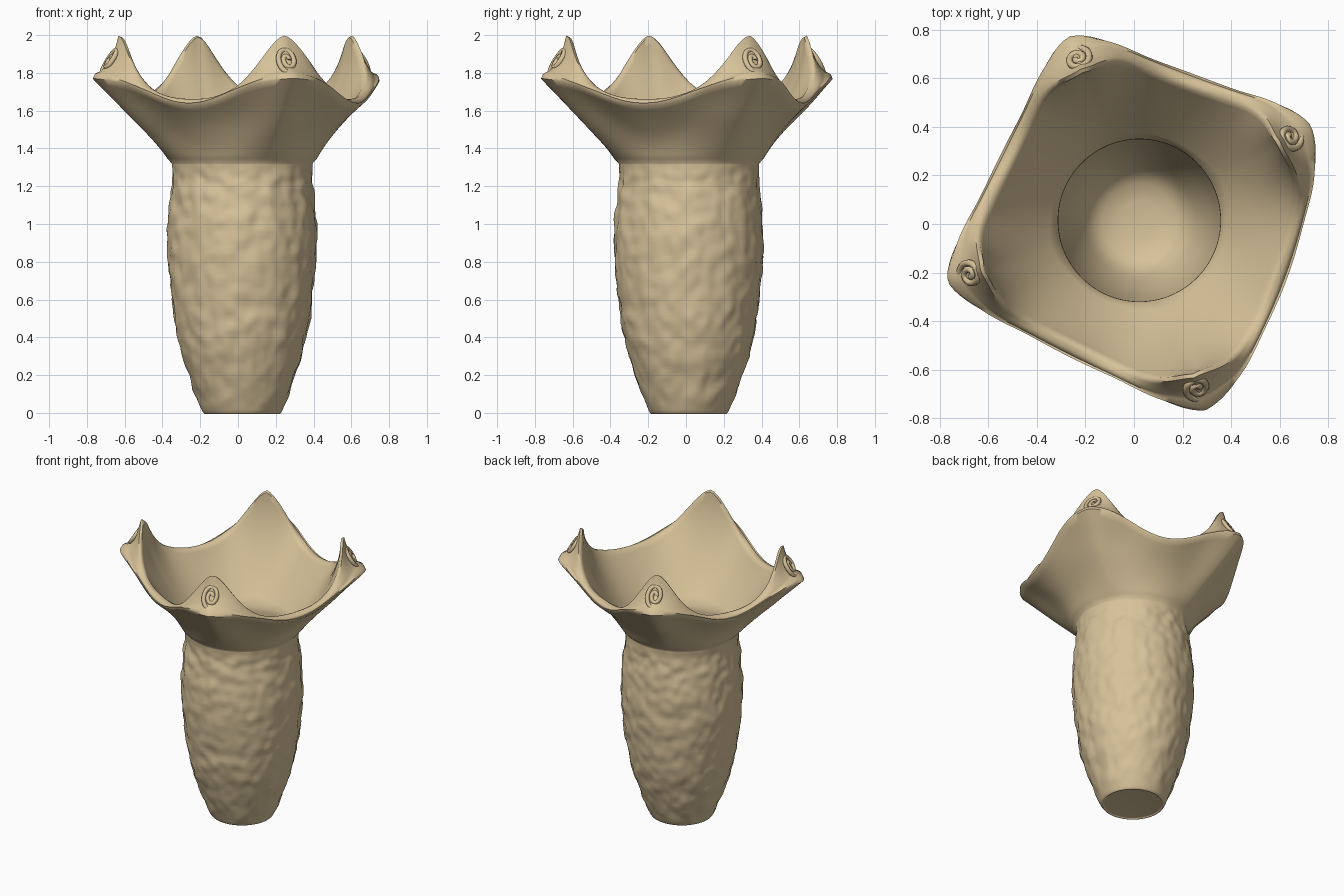
import bpy, bmesh, math
from mathutils import Vector, noise

if "Cube" in bpy.data.objects:
    bpy.data.objects.remove(bpy.data.objects["Cube"])

# Single clay colour
clay = bpy.data.materials.new("tan clay")
clay.use_nodes = True
COLOR = (0.68, 0.54, 0.32, 1)
clay.diffuse_color = COLOR
clay.node_tree.nodes["Principled BSDF"].inputs["Base Color"].default_value = COLOR

SEGMENTS = 180
CORNERS = [math.radians(a) for a in (29.5, 110, 197, 290)]
SIDE_CURVE = [1.06, 1.0, 0.97, 1.06]
BODY_CENTRE = Vector((0.022, 0.015, 0))
RIM_CENTRE = Vector((0.015, 0.003, 0))
OUTER = [(0, 0.185), (0.012, 0.212), (0.2, 0.283), (0.4, 0.342), (0.6, 0.372), (0.8, 0.391),
         (1.0, 0.392), (1.15, 0.378), (1.25, 0.368), (1.32, 0.372)]
INNER = [(1.32, 0.335), (1.2, 0.335), (1.0, 0.35), (0.8, 0.345), (0.6, 0.325),
         (0.4, 0.29), (0.22, 0.23), (0.14, 0.17), (0.11, 0.08)]


def lerp(a, b, t):
    return a + (b - a) * t


def sample(profile, steps):
    """Resample a (z, r) profile with Catmull-Rom interpolation."""
    out = []
    for i in range(steps + 1):
        f = i / steps * (len(profile) - 1)
        k = min(int(f), len(profile) - 2)
        t = f - k
        p = [Vector(profile[max(0, min(len(profile) - 1, k + j))]) for j in (-1, 0, 1, 2)]
        out.append(0.5 * (2 * p[1] + (p[2] - p[0]) * t
                          + (2 * p[0] - 5 * p[1] + 4 * p[2] - p[3]) * t * t
                          + (3 * p[1] - p[0] - 3 * p[2] + p[3]) * t ** 3))
    return out


def rim(theta):
    """Edge radius and height, tip radius and height, petal weight and fold weight."""
    for i in range(4):
        span = (CORNERS[(i + 1) % 4] - CORNERS[i]) % math.tau
        u = ((theta - CORNERS[i]) % math.tau) / span
        if u <= 1:
            break
    phi = min(u, 1 - u) * math.pi / 2
    p = SIDE_CURVE[i]
    r = 0.885 * (math.cos(phi) ** p + math.sin(phi) ** p) ** (-1 / p)
    r = (r ** -20 + 0.83 ** -20) ** (-1 / 20)
    s = phi * 0.67
    peak = math.exp(-(s / 0.19) ** 1.7)
    fold = math.exp(-(s / 0.13) ** 2)
    edge_z = 1.625 + 0.145 * max(0, math.cos(2 * phi)) ** 2.1
    return r, edge_z, r - 0.042 - 0.1 * fold, 1.66 + 0.337 * peak, peak, fold


def column(theta):
    """All surface points at one angle, from the foot over the rim to the inner floor."""
    way = Vector((math.cos(theta), math.sin(theta), 0))
    up = Vector((0, 0, 1))
    pts = []
    # Hammered body
    for z, r in sample(OUTER, 72):
        p = way * r + up * z
        fade = min(1, z / 0.1) * min(1, max(0, (1.34 - z) / 0.1))
        dent = noise.noise(p * 9) * 0.008 + noise.noise(p * 17) * 0.009
        pts.append(BODY_CENTRE + p + way * dent * fade)
    # Flared collar with a small lip at the neck
    er, ez, tr, tz, peak, fold = rim(theta)
    for k in range(13):
        t = k / 12
        r = lerp(0.395, er, t) - 0.03 * math.sin(math.pi * t) * (1 - peak)
        p = way * r + up * lerp(1.345, ez, t)
        wobble = noise.noise(p * 4) * 0.012 * math.sin(math.pi * t)
        pts.append(BODY_CENTRE.lerp(RIM_CENTRE, t) + p + way * wobble)
    # Folded rim, dished at the corners
    normal = Vector((tz - ez, er - tr)).normalized()
    for k in range(1, 10):
        t = k / 9
        off = (0.012 * (1 - fold) - 0.028 * fold) * math.sin(math.pi * t)
        if k == 1:
            off += 0.012
        pts.append(RIM_CENTRE + way * (lerp(er, tr, t) + normal.x * off)
                   + up * (lerp(ez, tz, t) + normal.y * off))
    # Inside of the flare
    top_r, top_z = tr - 0.017, tz - 0.008
    ctrl_r, ctrl_z = lerp(0.5, 0.65, peak), lerp(1.53, 1.69, peak)
    for k in range(14):
        t = k / 14
        r = (1 - t) ** 2 * top_r + 2 * t * (1 - t) * ctrl_r + t * t * 0.335
        z = (1 - t) ** 2 * top_z + 2 * t * (1 - t) * ctrl_z + t * t * 1.32
        pts.append(RIM_CENTRE.lerp(BODY_CENTRE, t) + way * r + up * z)
    # Hollow interior
    for z, r in sample(INNER, 20):
        pts.append(BODY_CENTRE + way * r + up * z)
    return pts


def finish(obj, angle):
    obj.data.materials.append(clay)
    bpy.ops.object.select_all(action="DESELECT")
    obj.select_set(True)
    bpy.context.view_layer.objects.active = obj
    bpy.ops.object.shade_smooth_by_angle(angle=math.radians(angle))


# Vase body
bm = bmesh.new()
cols = [[bm.verts.new(p) for p in column(math.tau * i / SEGMENTS)] for i in range(SEGMENTS)]
for i, a in enumerate(cols):
    b = cols[(i + 1) % SEGMENTS]
    for j in range(len(a) - 1):
        bm.faces.new((a[j], b[j], b[j + 1], a[j + 1]))
bm.faces.new([c[0] for c in reversed(cols)])
bm.faces.new([c[-1] for c in cols])
bmesh.ops.recalc_face_normals(bm, faces=bm.faces)
mesh = bpy.data.meshes.new("vase")
bm.to_mesh(mesh)
bm.free()
vase = bpy.data.objects.new("vase", mesh)
bpy.context.collection.objects.link(vase)
finish(vase, 60)

# Spiral scrolls sunk into the folded corners
for n, theta in enumerate(CORNERS):
    er, ez, tr, tz, peak, fold = rim(theta)
    way = Vector((math.cos(theta), math.sin(theta), 0))
    side = Vector((-way.y, way.x, 0))
    slope = (way * (tr - er) + Vector((0, 0, tz - ez))).normalized()
    normal = slope.cross(side)
    if normal.dot(way) < 0:
        normal = -normal
    centre = RIM_CENTRE + way * (er + tr) / 2 + Vector((0, 0, (ez + tz) / 2)) - normal * 0.032
    curve = bpy.data.curves.new("corner_scroll", "CURVE")
    curve.dimensions = "3D"
    curve.bevel_depth = 0.014
    curve.bevel_resolution = 2
    curve.use_fill_caps = True
    line = curve.splines.new("POLY")
    steps = 44
    line.points.add(steps)
    for k in range(steps + 1):
        t = k / steps
        a = t * math.tau * 1.75
        size = lerp(0.012, 0.075, t)
        p = centre + side * size * 0.75 * math.cos(a) + slope * size * 1.1 * math.sin(a)
        line.points[k].co = (*p, 1)
    scroll = bpy.data.objects.new("corner_scroll_%d" % (n + 1), curve)
    bpy.context.collection.objects.link(scroll)
    bpy.ops.object.select_all(action="DESELECT")
    scroll.select_set(True)
    bpy.context.view_layer.objects.active = scroll
    bpy.ops.object.convert(target="MESH")
    finish(bpy.context.view_layer.objects.active, 60)
